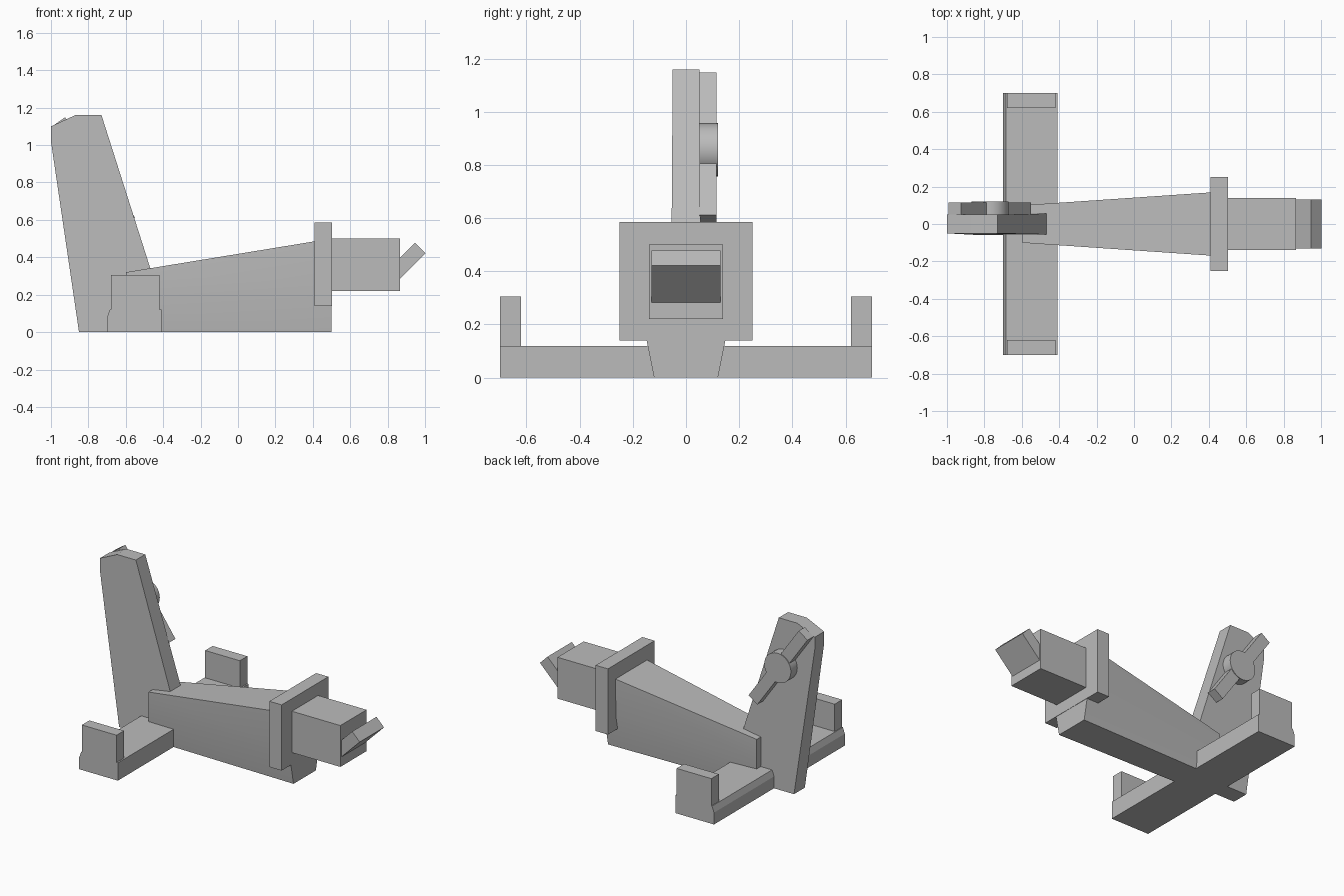
import bpy, bmesh
from math import radians
from mathutils import Matrix

cube = bpy.data.objects.get("Cube")
if cube:
    bpy.data.objects.remove(cube)

grey = bpy.data.materials.new("plain grey")
grey.use_nodes = True
tone = (0.5, 0.5, 0.5, 1)
grey.diffuse_color = tone
grey.node_tree.nodes["Principled BSDF"].inputs["Base Color"].default_value = tone


def finish(name, bm, smooth=False):
    bmesh.ops.recalc_face_normals(bm, faces=bm.faces)
    mesh = bpy.data.meshes.new(name)
    bm.to_mesh(mesh)
    bm.free()
    mesh.materials.append(grey)
    obj = bpy.data.objects.new(name, mesh)
    bpy.context.collection.objects.link(obj)
    if smooth:
        bpy.ops.object.select_all(action="DESELECT")
        obj.select_set(True)
        bpy.context.view_layer.objects.active = obj
        bpy.ops.object.shade_smooth_by_angle(angle=radians(30))
    return obj


def loft(name, ring_a, ring_b, smooth=False):
    """Solid between two matching rings of points."""
    bm = bmesh.new()
    a = [bm.verts.new(p) for p in ring_a]
    b = [bm.verts.new(p) for p in ring_b]
    bm.faces.new(a)
    bm.faces.new(b)
    for i in range(len(a)):
        j = (i + 1) % len(a)
        bm.faces.new((a[i], a[j], b[j], b[i]))
    return finish(name, bm, smooth)


def box(name, xs, ys, zs, turn=0):
    """Box by its limits, turned about y through its own centre."""
    bm = bmesh.new()
    size = [hi - lo for lo, hi in (xs, ys, zs)]
    mid = [(hi + lo) / 2 for lo, hi in (xs, ys, zs)]
    matrix = (Matrix.Translation(mid) @ Matrix.Rotation(radians(turn), 4, "Y")
              @ Matrix.Diagonal((*size, 1)))
    bmesh.ops.create_cube(bm, size=1, matrix=matrix)
    return finish(name, bm)


# Tapered body, pinched towards its underside at the wide end
def body_ring(x, half):
    return [(x, s * y, z) for s, pts in ((1, half), (-1, half[::-1])) for y, z in pts]


loft("body",
     body_ring(-0.6, [(0.1, 0), (0.1, 0.16), (0.1, 0.32)]),
     body_ring(0.5, [(0.12, 0), (0.17, 0.25), (0.175, 0.5)]), smooth=True)

# Tall fin, slightly thinner at the top
fin = [(-0.85, 0), (-1, 1.02), (-1, 1.1), (-0.87, 1.16), (-0.73, 1.16), (-0.36, 0)]


def fin_side(s):
    return [(x, s * (0.05 if z > 1 else 0.058), z) for x, z in fin]


loft("fin", fin_side(-1), fin_side(1))

# Cross wing with a chamfered rear edge, and upright tips
wing = [(-0.7, 0), (-0.7, 0.08), (-0.685, 0.12), (-0.41, 0.12), (-0.41, 0)]
loft("wing", [(x, -0.7, z) for x, z in wing], [(x, 0.7, z) for x, z in wing])
box("left_wing_tip", (-0.68, -0.42), (0.62, 0.7), (0.05, 0.305))
box("right_wing_tip", (-0.68, -0.42), (-0.7, -0.62), (0.05, 0.305))

# Collar, head block and tilted flap
box("collar", (0.41, 0.502), (-0.25, 0.25), (0.14, 0.585))
box("head_block", (0.48, 0.865), (-0.14, 0.14), (0.22, 0.5))
box("flap", (0.77, 1.01), (-0.13, 0.13), (0.325, 0.405), turn=-45).location = (0.0, 0, 0)

# Bar and round hub on one side of the fin
box("fin_bar", (-1.0975, -0.4425), (0.05, 0.115), (0.817, 0.897), turn=55)
bm = bmesh.new()
bmesh.ops.create_cone(bm, cap_ends=True, segments=32, radius1=0.1, radius2=0.1, depth=0.07,
                      matrix=Matrix.Translation((-0.77, 0.085, 0.857))
                      @ Matrix.Rotation(radians(90), 4, "X"))
finish("fin_hub", bm, smooth=True)
